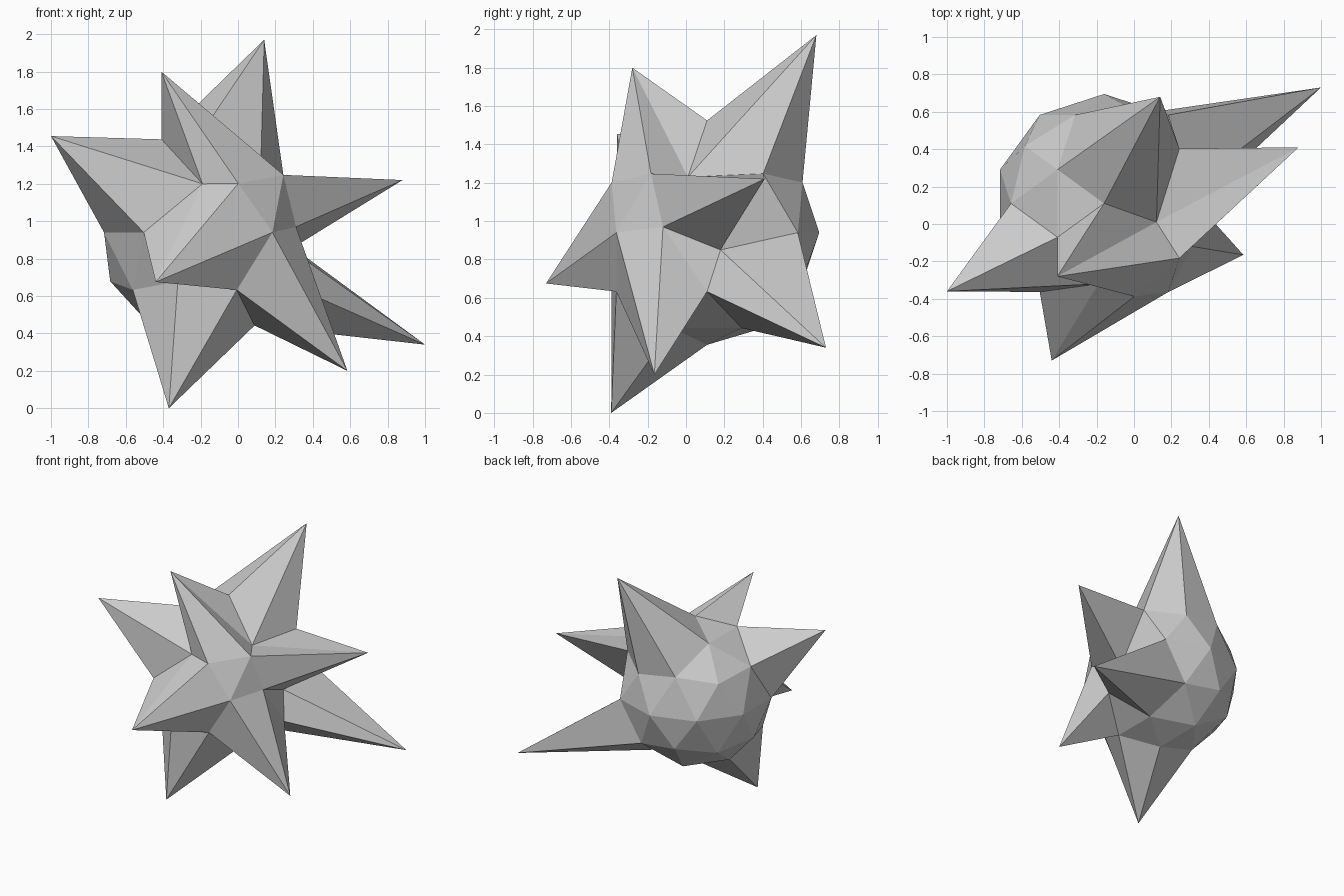
import bpy, bmesh
from mathutils import Vector

if "Cube" in bpy.data.objects:
    bpy.data.objects.remove(bpy.data.objects["Cube"])

CENTRE = Vector((-0.16, 0.11, 0.94))
RADIUS = 0.585

# Faceted ball
bm = bmesh.new()
bmesh.ops.create_icosphere(bm, subdivisions=2, radius=1.0)
dirs = {v: v.co.normalized() for v in bm.verts}
for v in bm.verts:
    v.co = CENTRE + dirs[v] * RADIUS


def pull(direction, target):
    """Move the ball vertex lying in a direction to a target point."""
    d = Vector(direction).normalized()
    max(bm.verts, key=lambda v: dirs[v].dot(d)).co = target


# Long spikes
pull((-0.72, -0.53, 0.45), (-1.0, -0.36, 1.455))
pull((0.16, -0.50, 0.85), (-0.41, -0.28, 1.80))
pull((0.16, 0.50, 0.85), (0.14, 0.68, 1.97))
pull((0.89, 0.0, 0.45), (0.88, 0.41, 1.22))
pull((0.72, 0.53, -0.45), (1.0, 0.73, 0.34))
pull((0.72, -0.53, -0.45), (0.585, -0.165, 0.20))
pull((-0.16, -0.50, -0.85), (-0.37, -0.39, 0.0))
pull((0.0, -1.0, 0.0), (-0.44, -0.73, 0.675))

# Dents between the spikes
pull((-0.26, -0.81, 0.53), (-0.19, -0.32, 1.20))
pull((0.53, 0.0, 0.85), (0.12, 0.01, 1.23))
pull((0.95, -0.31, 0.0), (0.31, -0.12, 0.97))
pull((0.95, 0.31, 0.0), (0.28, 0.18, 0.85))

bmesh.ops.recalc_face_normals(bm, faces=bm.faces)
mesh = bpy.data.meshes.new("spiky_ball")
bm.to_mesh(mesh)
bm.free()
bpy.context.collection.objects.link(bpy.data.objects.new("spiky_ball", mesh))
